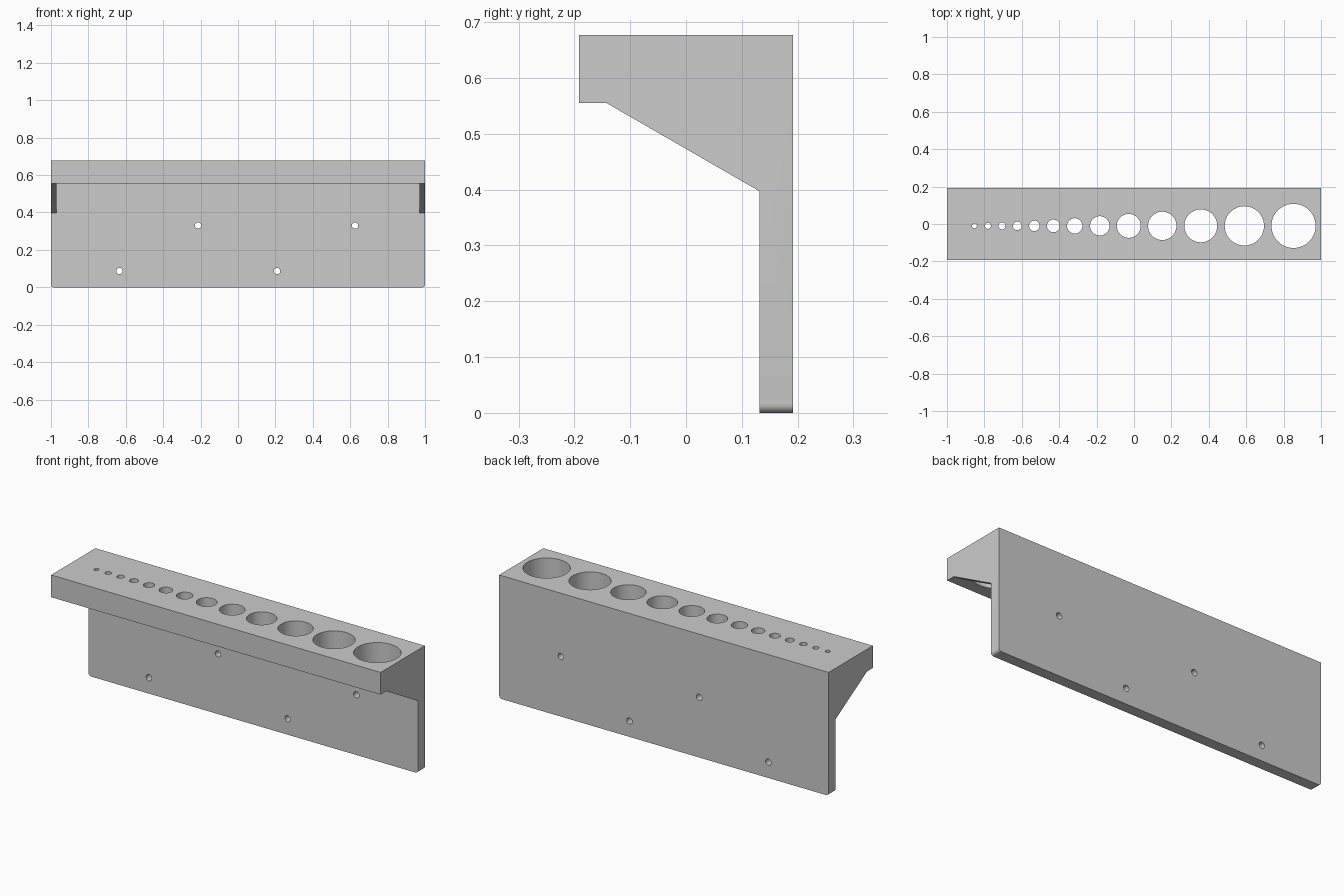
import bpy, bmesh
from math import radians
from mathutils import Matrix, Vector

if "Cube" in bpy.data.objects:
    bpy.data.objects.remove(bpy.data.objects["Cube"])

W, D, H = 1.0, 0.192, 0.677       # half width, half depth, height
PLATE_Y, SHELF_Z = 0.132, 0.555   # plate front face, shelf underside


def finish(bm, name):
    bmesh.ops.recalc_face_normals(bm, faces=bm.faces)
    mesh = bpy.data.meshes.new(name)
    bm.to_mesh(mesh)
    bm.free()
    ob = bpy.data.objects.new(name, mesh)
    bpy.context.collection.objects.link(ob)
    return ob


def prism(profile, half):
    """Extrude a (y, z) profile along x from -half to half."""
    bm = bmesh.new()
    face = bm.faces.new([bm.verts.new((-half, y, z)) for y, z in profile])
    ext = bmesh.ops.extrude_face_region(bm, geom=[face])["geom"]
    bmesh.ops.translate(bm, vec=(2 * half, 0, 0),
                        verts=[v for v in ext if isinstance(v, bmesh.types.BMVert)])
    return bm


def drill(bm, centre, radius, depth, tilt, sides):
    bmesh.ops.create_cone(bm, cap_ends=True, segments=sides, radius1=radius, radius2=radius,
                          depth=depth, matrix=Matrix.Translation(centre) @ Matrix.Rotation(tilt, 4, 'X'))


def cut(ob, cutter):
    cutter.hide_render = True
    mod = ob.modifiers.new("cut", 'BOOLEAN')
    mod.operation, mod.solver, mod.object = 'DIFFERENCE', 'EXACT', cutter
    bpy.context.view_layer.objects.active = ob
    bpy.ops.object.modifier_apply(modifier=mod.name)
    bpy.data.objects.remove(cutter)


# Side silhouette: shelf, sloped gusset and wall plate, rounded at the bottom corners
bm = prism([(-D, H), (D, H), (D, 0), (PLATE_Y, 0), (PLATE_Y, 0.397),
            (-0.142, SHELF_Z), (-D, SHELF_Z)], W)
corners = [e for e in bm.edges
           if all(v.co.z < 1e-4 for v in e.verts) and abs(e.verts[0].co.x - e.verts[1].co.x) < 1e-4]
bmesh.ops.bevel(bm, geom=corners, offset=0.016, segments=6, profile=0.5, affect='EDGES')
rack = finish(bm, "wall_rack")

# Clear the space between the two end gussets
cut(rack, finish(prism([(-0.5, SHELF_Z), (PLATE_Y, SHELF_Z), (PLATE_Y, 0.2), (-0.5, 0.2)], 0.97),
                 "gusset_gap_cutter"))

# Row of graded tool holes through the shelf
bm = bmesh.new()
for x, r in [(-0.853, 0.013), (-0.781, 0.016), (-0.706, 0.019), (-0.624, 0.023), (-0.533, 0.028),
             (-0.431, 0.034), (-0.317, 0.041), (-0.183, 0.052), (-0.028, 0.064), (0.151, 0.076),
             (0.357, 0.088), (0.590, 0.105), (0.853, 0.118)]:
    drill(bm, Vector((x, -0.01, 0.62)), r, 0.3, 0, 48)
cut(rack, finish(bm, "tool_hole_cutter"))

# Staggered screw holes through the wall plate
bm = bmesh.new()
for x, z in [(-0.634, 0.087), (-0.214, 0.33), (0.209, 0.087), (0.626, 0.33)]:
    drill(bm, Vector((x, 0.16, z)), 0.017, 0.2, radians(90), 24)
cut(rack, finish(bm, "screw_hole_cutter"))

# Smooth the hole walls and rounded corners, keep the edges sharp
rack.select_set(True)
bpy.context.view_layer.objects.active = rack
bpy.ops.object.shade_smooth_by_angle(angle=radians(30))
